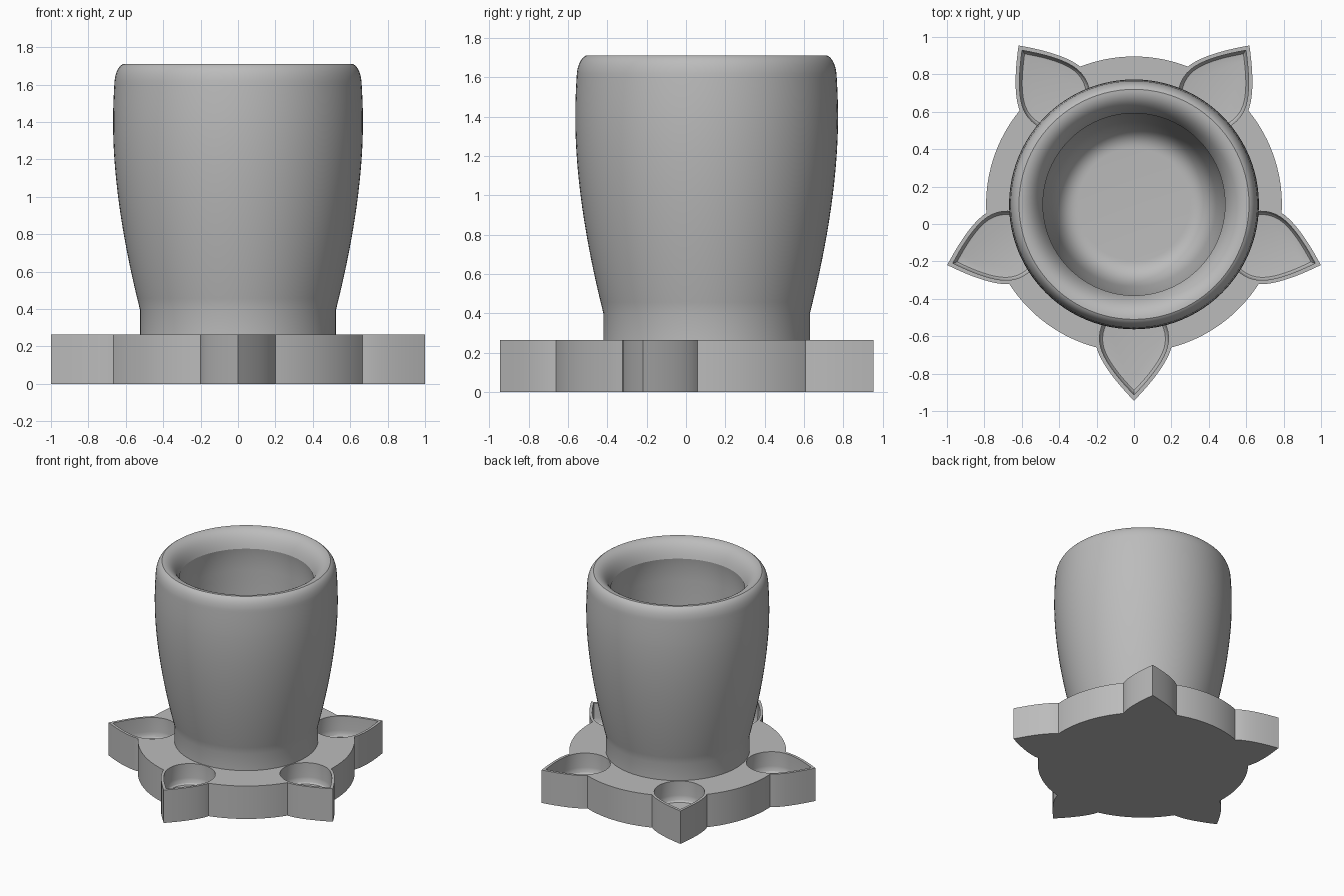
import bpy, bmesh, math
from mathutils import Vector, Matrix

if "Cube" in bpy.data.objects:
    bpy.data.objects.remove(bpy.data.objects["Cube"], do_unlink=True)

CENTRE = Vector((0, 0.105, 0))
BASE_TOP = 0.265
PETALS = 5

grey = bpy.data.materials.new("plain grey")
grey.use_nodes = True
grey.diffuse_color = (0.5, 0.5, 0.5, 1)
grey.node_tree.nodes["Principled BSDF"].inputs["Base Color"].default_value = (0.5, 0.5, 0.5, 1)


def bend(a, b, c, n=12):
    """Points on a quadratic curve from a to c, pulled towards b."""
    a, b, c = Vector(a), Vector(b), Vector(c)
    return [a * (1 - t) ** 2 + b * 2 * t * (1 - t) + c * t * t
            for t in (i / n for i in range(n + 1))]


def finish(bm, name):
    bmesh.ops.remove_doubles(bm, verts=bm.verts, dist=1e-5)
    bmesh.ops.recalc_face_normals(bm, faces=bm.faces)
    mesh = bpy.data.meshes.new(name)
    bm.to_mesh(mesh)
    bm.free()
    mesh.materials.append(grey)
    obj = bpy.data.objects.new(name, mesh)
    obj.location = CENTRE
    bpy.context.collection.objects.link(obj)
    bpy.ops.object.select_all(action='DESELECT')
    obj.select_set(True)
    bpy.context.view_layer.objects.active = obj
    bpy.ops.object.shade_smooth_by_angle(angle=math.radians(20))
    return obj


def add_loop(bm, points, z):
    return [bm.verts.new((p.x, p.y, z)) for p in points]


def join_loops(bm, a, b):
    for i in range(len(a)):
        j = (i + 1) % len(a)
        bm.faces.new((a[i], a[j], b[j], b[i]))


def loop_edges(bm, loop):
    return [bm.edges.get((loop[i - 1], loop[i])) for i in range(len(loop))]


# Petal side from tip to disc, and the round inner end of the teardrop
side = bend((1.05, 0), (0.875, 0.17), (0.765, 0.2))
mirrored = [Vector((p.x, -p.y)) for p in side]
hub = Vector((0.71, 0))
start = math.atan2(side[-1].y, side[-1].x - hub.x)
radius = (side[-1] - hub).length
steps = 24
inner_arc = [hub + radius * Vector((math.cos(a), math.sin(a)))
             for a in (start + (2 * math.pi - 2 * start) * i / steps for i in range(1, steps))]
teardrop = side + inner_arc + mirrored[:0:-1]

# Base outline: petals joined by arcs of the disc
step = 2 * math.pi / PETALS
turns = [Matrix.Rotation(-math.pi / 2 + step * k, 2) for k in range(PETALS)]
disc_radius = side[-1].length
edge_angle = math.atan2(side[-1].y, side[-1].x)
disc_arc = [disc_radius * Vector((math.cos(a), math.sin(a)))
            for a in (edge_angle + (step - 2 * edge_angle) * i / 16 for i in range(1, 16))]
sector = mirrored[:0:-1] + side + disc_arc
outline = [m @ p for m in turns for p in sector]

# Base with a rounded-floor pocket in each petal
bm = bmesh.new()
bottom = add_loop(bm, outline, 0)
top = add_loop(bm, outline, BASE_TOP)
join_loops(bm, bottom, top)
bm.faces.new(bottom)
rim_edges = loop_edges(bm, top)
middle = Vector((0.76, 0))
pocket_levels = [(0.89, BASE_TOP), (0.89, 0.15), (0.88, 0.13),
                 (0.85, 0.112), (0.81, 0.102), (0.76, 0.1)]
for m in turns:
    previous = None
    for scale, z in pocket_levels:
        loop = add_loop(bm, [m @ (middle + (p - middle) * scale) for p in teardrop], z)
        if previous:
            join_loops(bm, previous, loop)
            if z == 0.15:
                rim_edges += loop_edges(bm, previous)
        previous = loop
    bm.faces.new(previous)
bmesh.ops.triangle_fill(bm, edges=rim_edges, use_beauty=True, normal=(0, 0, 1))
finish(bm, "petal_base")

# Cup: turned profile from the foot, over the lip, down to the inner floor
profile = [Vector((0.525, BASE_TOP - 0.01))]
profile += bend((0.525, 0.4), (0.668, 0.97), (0.668, 1.4), 20)
profile += bend((0.668, 1.4), (0.668, 1.5), (0.66, 1.62))[1:]
profile += bend((0.66, 1.62), (0.652, 1.69), (0.615, 1.71))[1:]
profile += bend((0.615, 1.71), (0.53, 1.71), (0.487, 1.58))[1:]
profile += bend((0.487, 1.58), (0.5, 1.5), (0.5, 1.4))[1:]
profile += bend((0.5, 1.4), (0.5, 0.95), (0.44, 0.6))[1:]
profile += bend((0.44, 0.6), (0.41, 0.42), (0.3, 0.42))[1:]
profile.append(Vector((0, 0.42)))

bm = bmesh.new()
verts = [bm.verts.new((p.x, 0, p.y)) for p in profile]
edges = [bm.edges.new(pair) for pair in zip(verts, verts[1:])]
bmesh.ops.spin(bm, geom=verts + edges, cent=(0, 0, 0), axis=(0, 0, 1),
               angle=2 * math.pi, steps=96, use_merge=True)
finish(bm, "cup")
